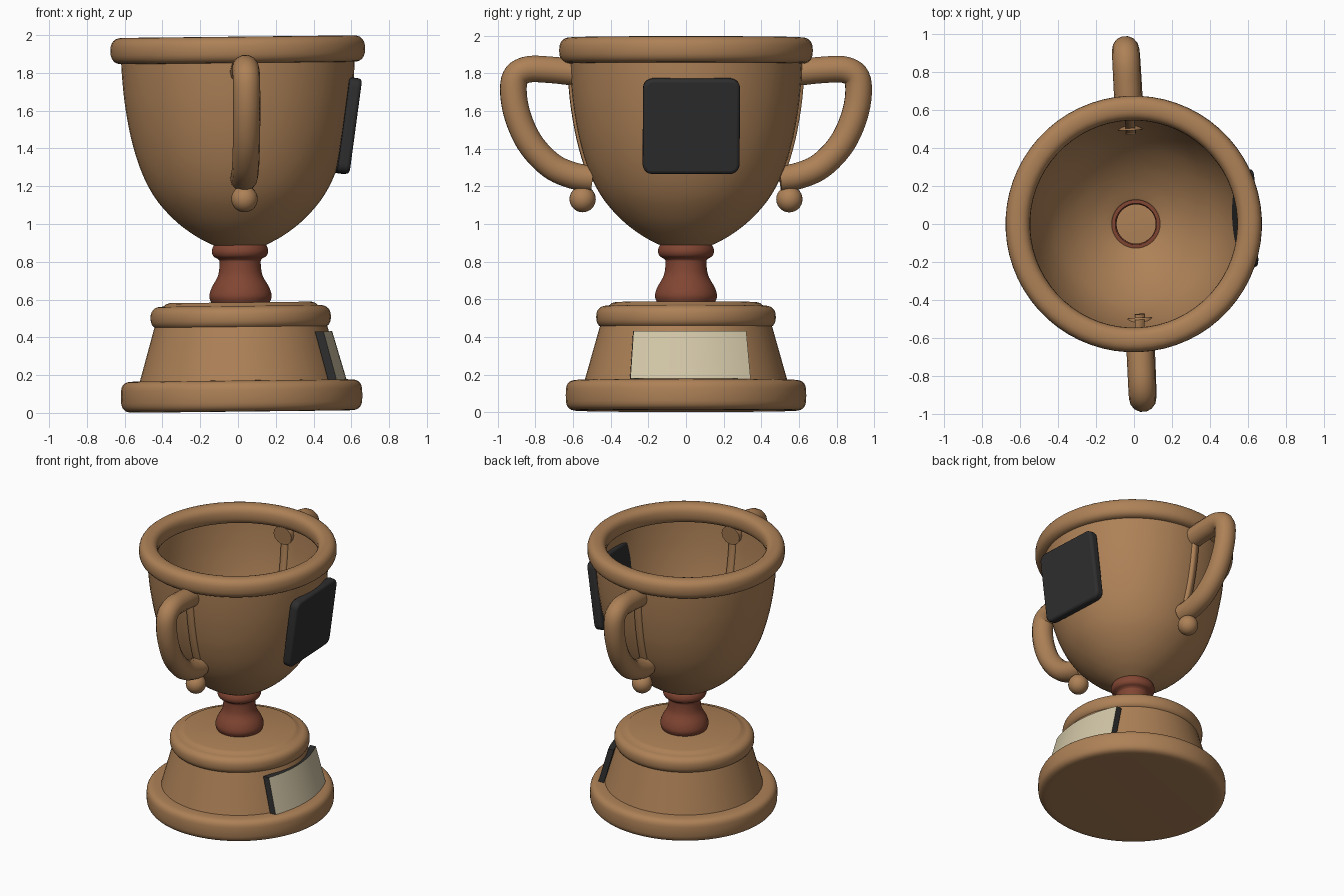
import bpy, bmesh
from math import cos, sin, pi, radians, copysign
from mathutils import Matrix

old = bpy.data.objects.get("Cube")
if old:
    bpy.data.objects.remove(old, do_unlink=True)


def material(name, rgb):
    m = bpy.data.materials.new(name)
    m.use_nodes = True
    m.diffuse_color = (*rgb, 1)
    m.node_tree.nodes["Principled BSDF"].inputs["Base Color"].default_value = (*rgb, 1)
    return m


BRONZE = material("bronze_tan", (0.42, 0.22, 0.095))
RED = material("red_brown", (0.22, 0.06, 0.032))
BLACK = material("black", (0.027, 0.027, 0.027))
CREAM = material("cream", (0.65, 0.57, 0.39))

# The whole trophy leans and turns very slightly
PLACE = (Matrix.Translation((0.02, 0, 0.007))
         @ Matrix.Rotation(radians(-0.64), 4, 'Y')
         @ Matrix.Rotation(radians(2.8), 4, 'Z'))


def add(name, data, mats, local=Matrix()):
    ob = bpy.data.objects.new(name, data)
    bpy.context.collection.objects.link(ob)
    for m in mats:
        data.materials.append(m)
    ob.matrix_world = PLACE @ local
    return ob


def finish(name, bm, mats, local=Matrix(), angle=40):
    bmesh.ops.recalc_face_normals(bm, faces=bm.faces)
    me = bpy.data.meshes.new(name)
    bm.to_mesh(me)
    bm.free()
    for p in me.polygons:
        p.use_smooth = True
    me.set_sharp_from_angle(angle=radians(angle))
    return add(name, me, mats, local)


def lathe(name, profile, mat, closed=False, wall=0, steps=64):
    bm = bmesh.new()
    vs = [bm.verts.new((r, 0, z)) for r, z in profile]
    pairs = list(zip(vs, vs[1:])) + ([(vs[-1], vs[0])] if closed else [])
    edges = [bm.edges.new(p) for p in pairs]
    bmesh.ops.spin(bm, geom=vs + edges, cent=(0, 0, 0), axis=(0, 0, 1),
                   angle=2 * pi, steps=steps)
    bmesh.ops.remove_doubles(bm, verts=bm.verts, dist=0.0005)
    ob = finish(name, bm, [mat])
    if wall:
        mod = ob.modifiers.new("wall", 'SOLIDIFY')
        mod.thickness = wall
        mod.offset = 0
    return ob


def power(v, e):
    return copysign(abs(v) ** e, v)


def rounded(r0, r1, z0, z1, start, end, n, e=0.6):
    """Points on a squarish oval around r0 reaching r1, between z0 and z1."""
    pts = []
    for i in range(n):
        a = start + (end - start) * i / (n - 1)
        pts.append((r0 + (r1 - r0) * power(cos(a), e),
                    (z0 + z1) / 2 + (z1 - z0) / 2 * power(sin(a), e)))
    return pts


def smooth_path(pts, sub=6):
    """Catmull-Rom curve through the points."""
    out = []
    ext = [pts[0]] + pts + [pts[-1]]
    for a, b, c, d in zip(ext, ext[1:], ext[2:], ext[3:]):
        for i in range(sub):
            t = i / sub
            out.append(tuple(0.5 * (2 * q + (s - p) * t + (2 * p - 5 * q + 4 * s - w) * t * t
                                    + (3 * q - p - 3 * s + w) * t ** 3)
                             for p, q, s, w in zip(a, b, c, d)))
    return out + [pts[-1]]


# Base: foot, tapered drum and collar
lathe("base_foot", [(0, 0)] + rounded(0.56, 0.64, 0, 0.165, -pi / 2, pi / 2, 15) + [(0, 0.165)], BRONZE)
lathe("base_drum", [(0, 0.1), (0.557, 0.1), (0.537, 0.17), (0.455, 0.46), (0, 0.46)], BRONZE)
lathe("base_collar", [(0, 0.437)] + rounded(0.41, 0.478, 0.437, 0.56, -pi / 2, pi / 2, 15, 0.8)
      + [(0.395, 0.572), (0.375, 0.578), (0, 0.578)], BRONZE)

# Stem: an open turned tube
lathe("stem", smooth_path([(0.15, 0.575), (0.162, 0.61), (0.15, 0.655), (0.115, 0.72),
                           (0.106, 0.79), (0.115, 0.81), (0.138, 0.825), (0.146, 0.85),
                           (0.135, 0.88), (0.108, 0.885)]), RED, wall=0.006)

# Bowl: a thin shell with a hole above the stem
BOWL = smooth_path([(0.125, 0.88), (0.23, 0.935), (0.34, 1.02), (0.44, 1.135), (0.51, 1.27),
                    (0.56, 1.43), (0.592, 1.6), (0.608, 1.75), (0.615, 1.88)])
lathe("bowl", BOWL, BRONZE, wall=0.01)
lathe("rim", rounded(0.61, 0.675, 1.845, 1.985, 0, 2 * pi * 23 / 24, 24, 0.8), BRONZE, closed=True)

# Handles with end balls and backing strips
for side, turn in (("front", 0), ("back", pi)):
    spin = Matrix.Rotation(turn, 4, 'Z')
    path = [(-0.57, 1.795), (-0.72, 1.812), (-0.85, 1.812), (-0.914, 1.755), (-0.905, 1.6),
            (-0.835, 1.43), (-0.72, 1.305), (-0.6, 1.25), (-0.5, 1.235)]
    cu = bpy.data.curves.new(side + "_handle", 'CURVE')
    cu.dimensions = '3D'
    cu.bevel_depth = 0.072
    cu.bevel_resolution = 5
    cu.use_fill_caps = True
    pts = smooth_path(path)
    sp = cu.splines.new('POLY')
    sp.points.add(len(pts) - 1)
    for p, (y, z) in zip(sp.points, pts):
        p.co = (0, y, z, 1)
    sp.use_smooth = True
    add(side + "_handle", cu, [BRONZE], spin)

    bm = bmesh.new()
    bmesh.ops.create_uvsphere(bm, u_segments=24, v_segments=14, radius=0.07)
    finish(side + "_handle_ball", bm, [BRONZE], spin @ Matrix.Translation((0, -0.55, 1.125)))

    bm = bmesh.new()
    rows = [[bm.verts.new((x, -r, z)) for x in (-0.025, 0.025)]
            for r, z in BOWL if 1.2 < z < 1.82]
    for a, b in zip(rows, rows[1:]):
        bm.faces.new((a[0], a[1], b[1], b[0]))
    strip = finish(side + "_handle_strip", bm, [BRONZE], spin)
    mod = strip.modifiers.new("thick", 'SOLIDIFY')
    mod.thickness = 0.036
    mod.offset = 0

# Black square plaque on the bowl
bm = bmesh.new()
bmesh.ops.create_cube(bm, size=1)
bmesh.ops.scale(bm, vec=(0.066, 0.515, 0.51), verts=bm.verts)
corners = [e for e in bm.edges if abs(e.verts[0].co.x - e.verts[1].co.x) > 0.01]
bmesh.ops.bevel(bm, geom=corners, offset=0.05, segments=5, profile=0.5, affect='EDGES')
plaque = finish("bowl_plaque", bm, [BLACK], Matrix.Translation((0.577, 0, 1.507))
                @ Matrix.Rotation(radians(8.3), 4, 'Y'), angle=60)
mod = plaque.modifiers.new("soft_edge", 'BEVEL')
mod.width = 0.018
mod.segments = 3
mod.limit_method = 'ANGLE'
mod.angle_limit = radians(50)

# Curved name plate on the base drum: cream front, black edges
bm = bmesh.new()
N = 16
columns = []
for i in range(N + 1):
    t = 2 * i / N - 1
    col = []
    for x, half, z in ((0.556, 0.32, 0.165), (0.483, 0.3, 0.42)):
        y = half * t
        bulge = x - y * y / 1.5
        col += [bm.verts.new((bulge, y, z)), bm.verts.new((bulge - 0.045, y, z))]
    columns.append([col[0], col[2], col[3], col[1]])
for a, b in zip(columns, columns[1:]):
    for k in range(4):
        n = (k + 1) % 4
        face = bm.faces.new((a[k], b[k], b[n], a[n]))
        face.material_index = 0 if k == 0 else 1
for end in (columns[0], columns[-1]):
    bm.faces.new(end).material_index = 1
finish("base_plate", bm, [CREAM, BLACK])
